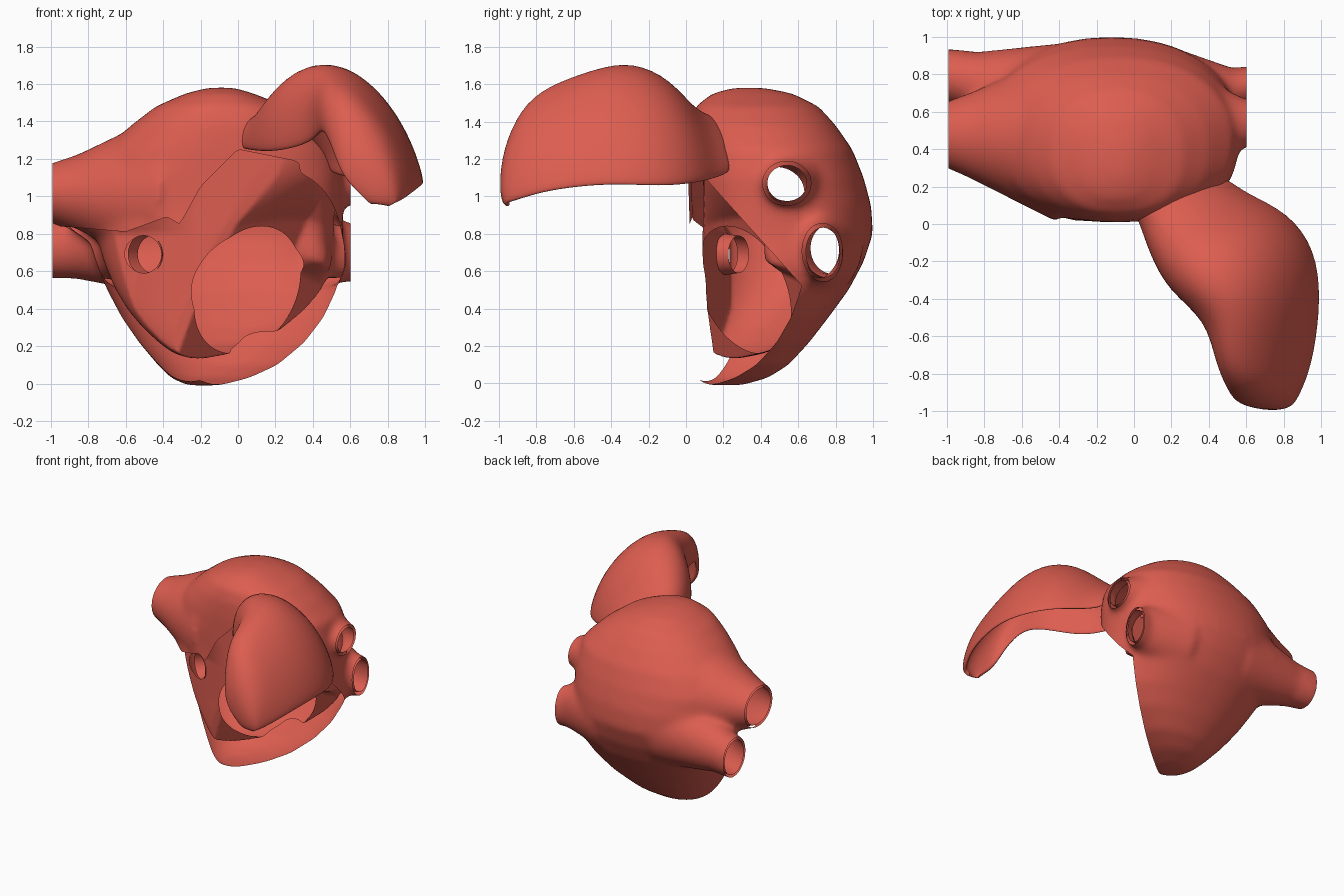
import bpy, bmesh, math
from mathutils import Vector

if "Cube" in bpy.data.objects:
    bpy.data.objects.remove(bpy.data.objects["Cube"])

red = bpy.data.materials.new("tissue_red")
red.diffuse_color = (0.72, 0.11, 0.08, 1)
red.use_nodes = True
red.node_tree.nodes["Principled BSDF"].inputs["Base Color"].default_value = red.diffuse_color


def interp(table, v):
    if v <= table[0][0]:
        return table[0][1]
    for (a, fa), (b, fb) in zip(table, table[1:]):
        if v <= b:
            return fa + (fb - fa) * (v - a) / (b - a)
    return table[-1][1]


def new_object(name, bm):
    me = bpy.data.meshes.new(name)
    bm.to_mesh(me)
    bm.free()
    ob = bpy.data.objects.new(name, me)
    bpy.context.collection.objects.link(ob)
    me.materials.append(red)
    for p in me.polygons:
        p.use_smooth = True
    return ob


def bridge(bm, rings):
    for r, s in zip(rings, rings[1:]):
        n = len(r)
        for i in range(n):
            bm.faces.new((r[i], r[(i + 1) % n], s[(i + 1) % n], s[i]))


def tube(bm, stations, squash=1, caps=True, seg=32):
    """Tube through (centre, radius) stations along one axis, squashed in y."""
    a, b = Vector(stations[0][0]), Vector(stations[-1][0])
    q = (b - a).to_track_quat('Z', 'Y')
    rings = []
    for k, (c, r) in enumerate(stations):
        ring = []
        for i in range(seg):
            t = 2 * math.pi * i / seg
            off = q @ Vector((r * math.cos(t), r * math.sin(t), 0))
            if k:
                off.y *= squash
            ring.append(bm.verts.new(Vector(c) + off))
        rings.append(ring)
    bridge(bm, rings)
    if caps:
        bm.faces.new(rings[0][::-1])
        bm.faces.new(rings[-1])


# chamber cross-sections: z, x min, x max, y front, y back
SECTIONS = [(-0.01, -.27, -.1, .12, .3), (0.03, -.36, .06, .04, .44), (0.1, -.43, .23, 0, .55),
            (0.22, -.53, .4, 0, .66), (0.35, -.62, .51, 0, .76), (0.5, -.7, .57, 0, .87),
            (0.65, -.76, .58, 0, .95), (0.8, -.8, .56, 0, 1.0), (0.95, -.8, .56, .01, .99),
            (1.1, -.8, .56, .01, .95), (1.25, -.71, .53, .01, .89), (1.38, -.57, .4, .02, .8),
            (1.48, -.44, .26, .05, .71), (1.55, -.28, .08, .14, .57), (1.58, -.16, -.02, .25, .42)]
# veins: root, end, root radius, end radius, flare, squash in y
VEINS = [((-.4, .46, 1.0), (-1.04, .48, 1.02), .45, .145, 1.45, 1.12),
         ((-.4, .66, .78), (-1.06, .81, .71), .32, .15, 1.15, .9),
         ((.25, .54, 1.07), (.68, .54, 1.07), .3, .095, 1.4, 1.1),
         ((.25, .66, .73), (.68, .755, .69), .3, .145, 1.15, .65)]


def chamber(name, inset):
    """Closed lofted body with vein stubs, fused and smoothed; returns a bmesh."""
    bm = bmesh.new()
    rings = []
    for z, x0, x1, y0, y1 in SECTIONS:
        cx, cy = (x0 + x1) / 2, (y0 + y1) / 2
        k = inset * min(1, max(.3, z * 2))
        rx, ry = max((x1 - x0) / 2 - k, .03), max((y1 - y0) / 2 - k, .03)
        corner = .74 if z < 1.2 else .82
        if inset:
            z = .14 + z * .72 if z < .5 else .5 + (z - .5) * .955
        ring = []
        for i in range(64):
            c, s = math.cos(i * math.pi / 32), math.sin(i * math.pi / 32)
            e = corner if c > 0 and s < 0 else .92
            ring.append(bm.verts.new((cx + rx * math.copysign(abs(c) ** e, c),
                                      cy + ry * math.copysign(abs(s) ** e, s), z)))
        rings.append(ring)
    bridge(bm, rings)
    bm.faces.new(rings[0][::-1])
    bm.faces.new(rings[-1])
    for a, b, r0, r1, flare, sq in VEINS:
        mid = Vector(a).lerp(Vector(b), .72)
        root = r0 * .7 if inset and a[0] > 0 else r0
        tube(bm, [(a, root - inset), (mid, r1 * flare - inset * .5), (b, r1 - inset * .4)], sq)
    ob = new_object(name, bm)
    m = ob.modifiers.new("fuse", 'REMESH')
    m.mode, m.voxel_size = 'VOXEL', .022
    m = ob.modifiers.new("soften", 'SMOOTH')
    m.factor, m.iterations = .5, 14
    out = bmesh.new()
    out.from_object(ob, bpy.context.evaluated_depsgraph_get())
    bpy.data.objects.remove(ob)
    return out


def cut(bm, f):
    """Remove the surface where f > 0, with a clean rim."""
    val = {v: f(v.co) for v in bm.verts}
    fresh = []
    for e in list(bm.edges):
        a, b = e.verts
        fa, fb = val[a], val[b]
        if fa * fb < 0:
            v = bmesh.utils.edge_split(e, a, fa / (fa - fb))[1]
            val[v] = 0
            fresh.append(v)
    if fresh:
        bmesh.ops.connect_verts(bm, verts=fresh)
    dead = [p for p in bm.faces if sum(val[v] for v in p.verts) > 0]
    bmesh.ops.delete(bm, geom=dead, context='FACES')


def open_veins(bm):
    cut(bm, lambda p: -.99 - p.x)
    cut(bm, lambda p: p.x - .6)


# outer wall, open at the lower front
TOP_RIM = [(-.95, .84), (-.6, .81), (-.38, .89), (-.31, .85), (-.2, 1.05), (0, 1.25), (.5, 1.15)]


def front_opening(p):
    right = min(.07 + .75 * (p.x + .2), max(.08, .1 + (1.1 - p.z) * .9))
    left = .07 - .65 * (p.x + .2)
    return min(max(right, left) - p.y, interp(TOP_RIM, p.x) - p.z)


bm = chamber("outer_wall", 0)
open_veins(bm)
cut(bm, front_opening)
new_object("outer_wall", bm)

# inner wall, flattened around the round valve opening
C = Vector((.05, .31, .5))
N = Vector((.62, -.72, -.33)).normalized()
PORT = Vector((-.48, .24, .69))
AXIS = Vector((-.55, -.83, 0)).normalized()
bm = chamber("inner_wall", .045)
open_veins(bm)
for v in bm.verts:
    d = N.dot(v.co - C)
    if d > 0:
        fade = min(1, max(0, (1.2 - v.co.z) / .38))
        side = min(1, max(0, (.58 - v.co.x) / .1))
        side += (1 - side) * min(1, max(0, (.6 - v.co.z) / .1))
        v.co -= N * d * fade * side
    wall = .1 + .4 * max(0, min(-.2 - v.co.x, .35)) * min(1, max(0, (1 - v.co.z) / .2))
    if v.co.y < wall:
        v.co.y = wall + (v.co.y - wall) * .2
cut(bm, lambda p: .36 - (p - C).length)


def port_hole(p):
    d = p - PORT
    return min(.1 - (d - AXIS * d.dot(AXIS)).length, .2 - d.length)


cut(bm, port_hole)
bmesh.ops.reverse_faces(bm, faces=bm.faces[:])
new_object("inner_wall", bm)

# short port collar on the inner wall
bm = bmesh.new()
tube(bm, [(PORT - AXIS * .05, .1), (PORT + AXIS * .03, .11)], caps=False)
new_object("port_collar", bm)

# arched side pouch, open underneath: left rim, crest, right rim of each rib
RIBS = [((-.03, .12, 1.28), (.2, .17, 1.42), (.5, .25, 1.13)),
        ((.02, .03, 1.25), (.3, .06, 1.45), (.6, .17, 1.1)),
        ((.08, -.16, 1.24), (.42, -.08, 1.63), (.83, .07, 1.07)),
        ((.19, -.36, 1.23), (.5, -.27, 1.72), (.98, -.13, 1.05)),
        ((.4, -.51, 1.28), (.6, -.47, 1.68), (1.01, -.4, 1.07)),
        ((.44, -.74, 1.38), (.64, -.73, 1.56), (.97, -.7, 1.04)),
        ((.5, -.89, 1.25), (.68, -.88, 1.45), (.92, -.85, 1.0)),
        ((.55, -.96, 1.1), (.72, -.98, 1.24), (.87, -.94, .97)),
        ((.66, -.97, 1.0), (.75, -1.0, 1.05), (.84, -.97, .96)),
        ((.71, -.96, .95), (.75, -.98, .95), (.8, -.96, .94))]
bm = bmesh.new()
rows = []
for L, K, R in RIBS:
    L, K, R = Vector(L), Vector(K), Vector(R)
    M = (L + R) / 2
    row = []
    for i in range(13):
        t = math.pi * i / 12
        row.append(bm.verts.new(M + (L - M) * math.cos(t) + (K - M) * max(math.sin(t), 0)))
    rows.append(row)
for r, s in zip(rows, rows[1:]):
    for i in range(12):
        bm.faces.new((r[i], s[i], s[i + 1], r[i + 1]))
bmesh.ops.recalc_face_normals(bm, faces=bm.faces[:])
if sum(f.normal.z for f in bm.faces) < 0:
    bmesh.ops.reverse_faces(bm, faces=bm.faces[:])
pouch = new_object("side_pouch", bm)
m = pouch.modifiers.new("thickness", 'SOLIDIFY')
m.thickness, m.offset = .03, -1
m = pouch.modifiers.new("round", 'SUBSURF')
m.levels = m.render_levels = 2
